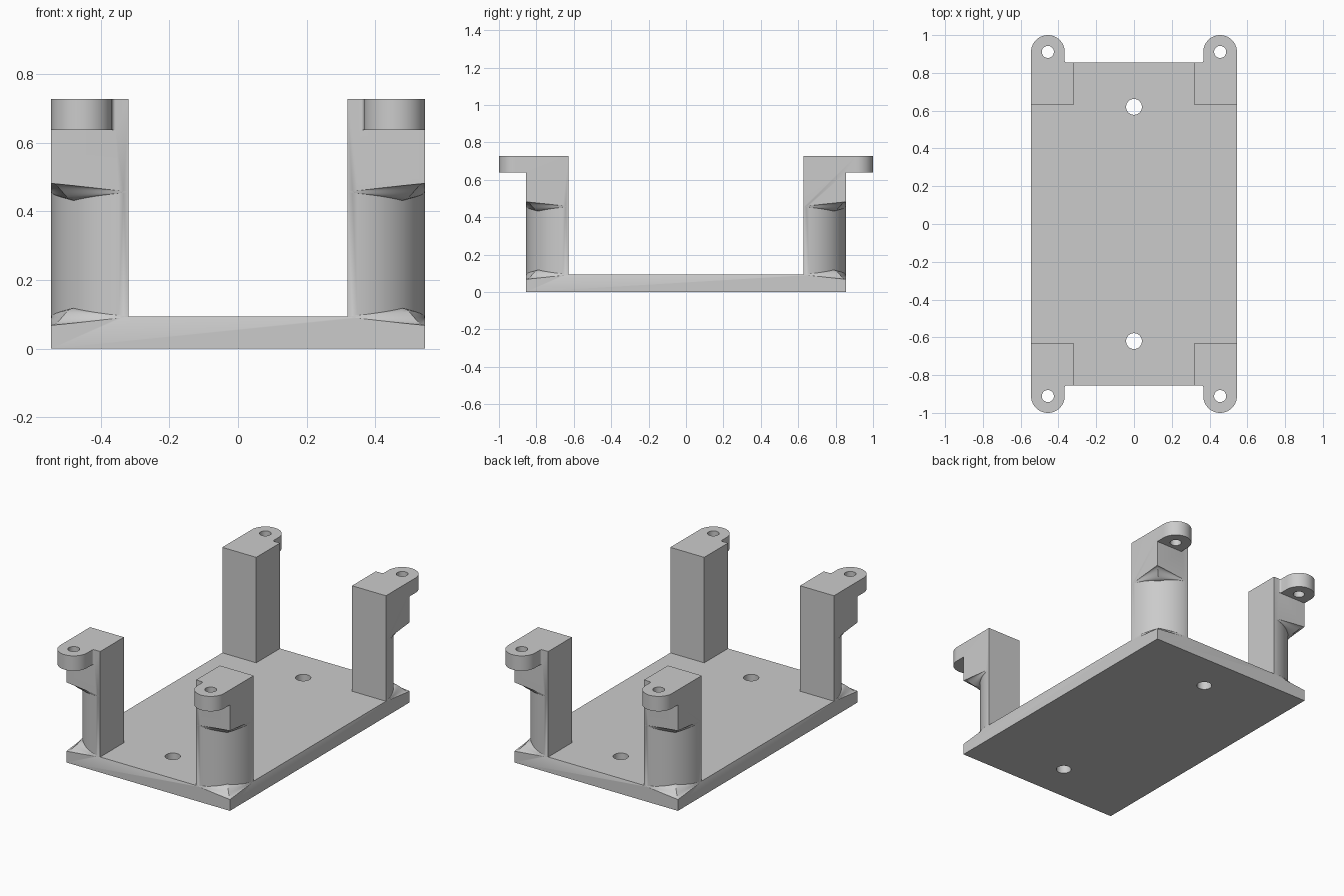
import bpy, bmesh
from math import pi, sin, cos

cube = bpy.data.objects.get("Cube")
if cube:
    bpy.data.objects.remove(cube, do_unlink=True)

# Main dimensions
HALF_X, HALF_Y = 0.545, 0.855
PLATE_T, TOP, EAR_Z = 0.093, 0.728, 0.638
LEG = 0.226
IN_X, IN_Y = HALF_X - LEG, HALF_Y - LEG
EAR_R, FILLET = 0.089, 0.01
NECK_Z = 0.457
STEPS = 24

grey = bpy.data.materials.new("grey plastic")
grey.use_nodes = True
grey.diffuse_color = (0.6, 0.6, 0.6, 1)
grey.node_tree.nodes["Principled BSDF"].inputs["Base Color"].default_value = (0.6, 0.6, 0.6, 1)


def make_object(name, bm):
    bmesh.ops.recalc_face_normals(bm, faces=bm.faces)
    mesh = bpy.data.meshes.new(name)
    bm.to_mesh(mesh)
    bm.free()
    mesh.materials.append(grey)
    ob = bpy.data.objects.new(name, mesh)
    bpy.context.collection.objects.link(ob)
    return ob


def prism(name, outline, z0, z1):
    """Extrude a closed outline from z0 to z1."""
    bm = bmesh.new()
    face = bm.faces.new([bm.verts.new((x, y, z0)) for x, y in outline])
    ext = bmesh.ops.extrude_face_region(bm, geom=[face])
    for v in ext["geom"]:
        if isinstance(v, bmesh.types.BMVert):
            v.co.z = z1
    return make_object(name, bm)


def arc(cx, cy, r, a0, a1, n):
    return [(cx + r * cos(a0 + (a1 - a0) * i / n),
             cy + r * sin(a0 + (a1 - a0) * i / n)) for i in range(n + 1)]


def drill(name, x, y, r, z0, z1):
    return prism(name, arc(x, y, r, 0, 2 * pi, 40)[:-1], z0, z1)


def neck_cutter(sx, sy):
    """Space outside the rounded leg corner, with S-shaped blends at both ends."""
    bm = bmesh.new()
    rings = []
    for i in range(STEPS + 1):
        a = pi / 2 * i / STEPS
        gap = LEG / max(cos(a), sin(a)) - LEG
        swell = 0.025 * (gap / (LEG * (2 ** 0.5 - 1))) ** 0.5
        ts = [k / 10 for k in range(11)]
        low = [(LEG + gap * t, PLATE_T + swell * cos(pi * t)) for t in ts]
        high = [(LEG + gap * t, NECK_Z - swell * cos(pi * t)) for t in ts]
        far = LEG + gap + 0.06
        loop = [(far, low[-1][1])] + low[::-1] + high + [(far, high[-1][1])]
        rings.append([bm.verts.new((sx * (IN_X + r * cos(a)), sy * (IN_Y + r * sin(a)), z))
                      for r, z in loop])
    for p, q in zip(rings, rings[1:]):
        for k in range(len(p)):
            j = (k + 1) % len(p)
            bm.faces.new((p[k], p[j], q[j], q[k]))
    bm.faces.new(rings[0])
    bm.faces.new(rings[-1])
    bmesh.ops.remove_doubles(bm, verts=bm.verts, dist=1e-5)
    bmesh.ops.triangulate(bm, faces=bm.faces)
    return make_object("neck_cutter", bm)


def combine(ob, tools):
    """Apply (operation, tool) booleans and set the shading."""
    for op, tool in tools:
        mod = ob.modifiers.new(op, "BOOLEAN")
        mod.operation, mod.object, mod.solver = op, tool, "EXACT"
        tool.hide_render = True
    bpy.context.view_layer.update()
    graph = bpy.context.evaluated_depsgraph_get()
    mesh = bpy.data.meshes.new_from_object(ob.evaluated_get(graph))
    ob.modifiers.clear()
    ob.data = mesh
    bm = bmesh.new()
    bm.from_mesh(mesh)
    bmesh.ops.dissolve_limit(bm, angle_limit=0.002, verts=bm.verts, edges=bm.edges)
    bm.to_mesh(mesh)
    bm.free()
    for p in mesh.polygons:
        p.use_smooth = True
        p.material_index = 0
    mesh.set_sharp_from_angle(angle=pi / 6)


helpers = []
plate_tools = []

# Four legs, each with an ear, a screw hole and a rounded neck
for sx, side in ((1, "left"), (-1, "right")):
    for sy, end in ((1, "back"), (-1, "front")):
        square = [(IN_X, IN_Y), (HALF_X, IN_Y), (HALF_X, HALF_Y), (IN_X, HALF_Y)]
        ear_x, ear_y = HALF_X - EAR_R, 1 - EAR_R
        ear_in = ear_x - EAR_R
        outline = (square[:2] + arc(ear_x, ear_y, EAR_R, 0, pi, 28)
                   + arc(ear_in - FILLET, HALF_Y + FILLET, FILLET, 0, -pi / 2, 6)
                   + square[3:])

        def flip(points):
            return [(sx * x, sy * y) for x, y in points]

        leg = prism(f"{end}_{side}_leg", flip(square), PLATE_T, EAR_Z)
        ear = prism("ear_helper", flip(outline), EAR_Z, TOP)
        hole = drill("ear_hole_cutter", sx * ear_x, sy * ear_y, 0.032, EAR_Z - 0.1, TOP + 0.1)
        neck = neck_cutter(sx, sy)
        combine(leg, [("UNION", ear), ("DIFFERENCE", hole), ("DIFFERENCE", neck)])
        plate_tools.append(("DIFFERENCE", neck))
        helpers += [ear, hole, neck]

# Base plate with two mounting holes and dipped corners
plate = prism("base_plate", [(-HALF_X, -HALF_Y), (HALF_X, -HALF_Y),
                             (HALF_X, HALF_Y), (-HALF_X, HALF_Y)], 0, PLATE_T)
for sy in (1, -1):
    hole = drill("plate_hole_cutter", 0, sy * 0.62, 0.042, -0.1, PLATE_T + 0.1)
    plate_tools.append(("DIFFERENCE", hole))
    helpers.append(hole)
combine(plate, plate_tools)

for ob in helpers:
    bpy.data.objects.remove(ob, do_unlink=True)
